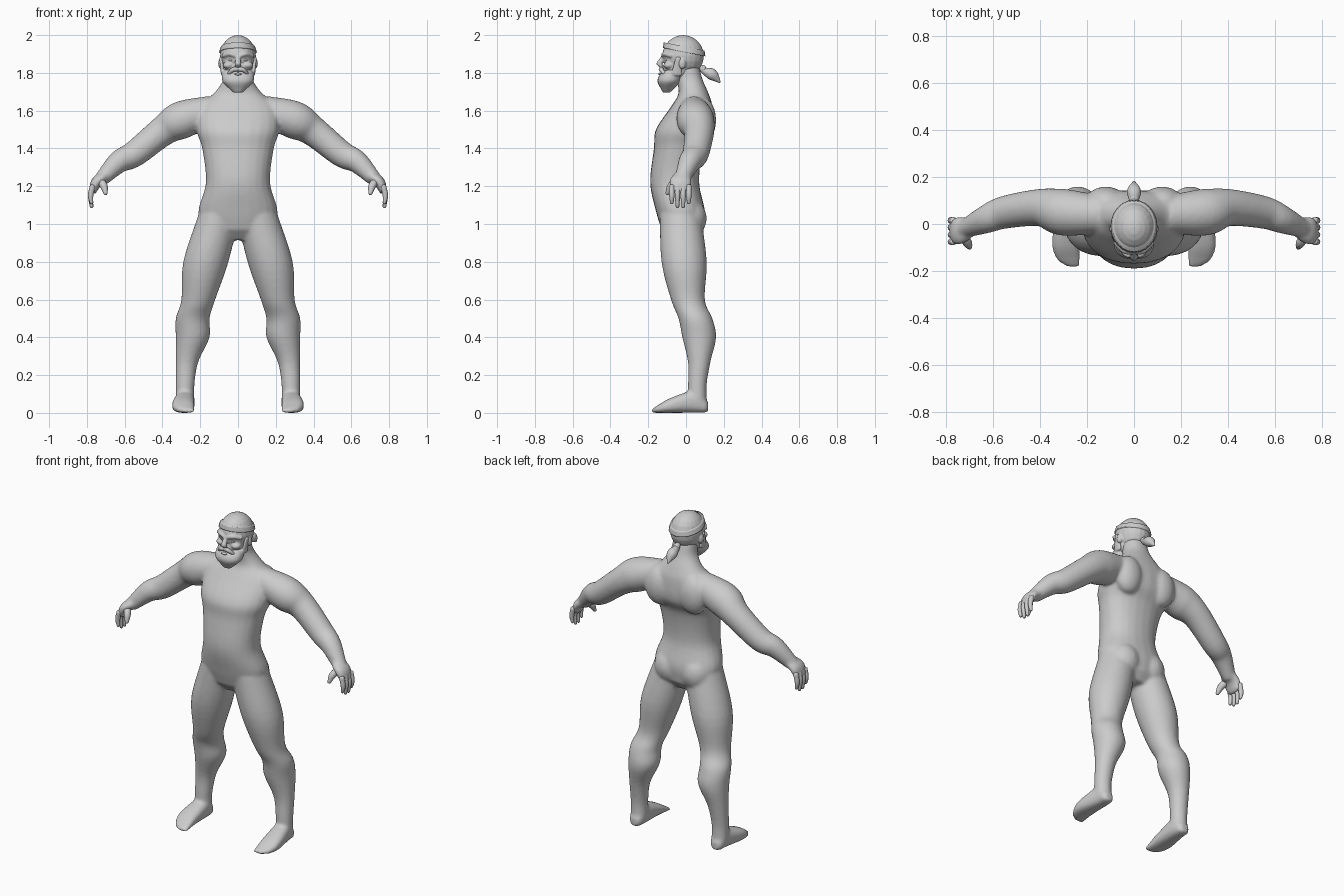
import bpy, bmesh
from math import sin, cos, tau, copysign
from mathutils import Vector, Matrix

old = bpy.data.objects.get("Cube")
if old:
    bpy.data.objects.remove(old, do_unlink=True)

tone = (0.6, 0.6, 0.6, 1)
grey = bpy.data.materials.new("plain_grey")
grey.use_nodes = True
grey.diffuse_color = tone
grey.node_tree.nodes["Principled BSDF"].inputs["Base Color"].default_value = tone

SIDE, BACK, UP = Vector((1, 0, 0)), Vector((0, 1, 0)), Vector((0, 0, 1))


def spline(stations, steps=5):
    """Catmull-Rom through stations of x, y, z, half width and optional half depth."""
    points = [Vector(s) for s in stations]
    first = 2 * points[0] - points[1]
    last = 2 * points[-1] - points[-2]
    points = [first] + points + [last]
    dense = []
    for i in range(1, len(points) - 2):
        a, b, c, d = points[i - 1:i + 3]
        for k in range(steps):
            t = k / steps
            linear = (c - a) * t
            square = (2 * a - 5 * b + 4 * c - d) * t * t
            cubic = (3 * b - a - 3 * c + d) * t ** 3
            dense.append((2 * b + linear + square + cubic) / 2)
    return dense + [points[-2]]


def oval(centre, u, v, half_width, half_depth, power, count):
    """Points of a rounded cross-section; a power below one makes it boxier."""
    points = []
    for j in range(count):
        c, s = cos(tau * j / count), sin(tau * j / count)
        across = copysign(abs(c) ** power, c) * half_width
        along = copysign(abs(s) ** power, s) * half_depth
        points.append(centre + u * across + v * along)
    return points


def loft(bm, stations, side=SIDE, normal=None, power=1, dome=True, count=24):
    """Skin of ovals along a path; they follow the path unless a normal is given."""
    dense = spline(stations)
    end = len(dense) - 1
    rings = []
    for i, station in enumerate(dense):
        centre = Vector(station[:3])
        ahead = Vector(dense[min(i + 1, end)][:3])
        behind = Vector(dense[max(i - 1, 0)][:3])
        path = (ahead - behind).normalized()
        n = normal.normalized() if normal else path
        u = (side - n * side.dot(n)).normalized()
        v = n.cross(u)
        width, depth = station[3], station[-1]
        rows = [(centre, 1)]
        bulge = path * min(width, depth) / 2
        if dome and i == 0:
            rows.insert(0, (centre - bulge, 0.6))
        if dome and i == end:
            rows.append((centre + bulge, 0.6))
        for middle, scale in rows:
            ring = oval(middle, u, v, width * scale, depth * scale, power, count)
            rings.append([bm.verts.new(p) for p in ring])
    for lower, upper in zip(rings, rings[1:]):
        for j in range(count):
            bm.faces.new((lower[j - 1], lower[j], upper[j], upper[j - 1]))
    bm.faces.new(rings[0])
    bm.faces.new(rings[-1])


def upright(bm, rows, **options):
    """Level ovals on the centre plane from rows of y, z, half width, half depth."""
    loft(bm, [(0, *row) for row in rows], normal=options.pop("normal", UP), **options)


def ball(bm, centre, size):
    place = Matrix.Translation(centre) @ Matrix.Diagonal((*size, 1))
    bmesh.ops.create_uvsphere(bm, u_segments=20, v_segments=12, radius=1, matrix=place)


def mirror(bm):
    """Copy everything built so far to the other side."""
    copy = bmesh.ops.duplicate(bm, geom=bm.verts[:] + bm.edges[:] + bm.faces[:])
    for item in copy["geom"]:
        if isinstance(item, bmesh.types.BMVert):
            item.co.x = -item.co.x


def finish(bm, name, voxel=0, relax=0):
    """Make the object; a voxel size fuses its pieces into one soft skin."""
    bmesh.ops.recalc_face_normals(bm, faces=bm.faces)
    for face in bm.faces:
        face.smooth = True
    mesh = bpy.data.meshes.new(name)
    bm.to_mesh(mesh)
    bm.free()
    mesh.materials.append(grey)
    part = bpy.data.objects.new(name, mesh)
    bpy.context.collection.objects.link(part)
    if voxel:
        fuse = part.modifiers.new("fuse", 'REMESH')
        fuse.mode = 'VOXEL'
        fuse.voxel_size = voxel
        fuse.use_smooth_shade = True
        soften = part.modifiers.new("soften", 'SMOOTH')
        soften.iterations = relax


# Body: glutes, shoulder blades, arms, palms, legs and feet, then the torso
bm = bmesh.new()
ball(bm, (.09, .01, 1.03), (.1, .1, .11))
ball(bm, (.12, .09, 1.55), (.09, .07, .12))
loft(bm, [(.14, .04, 1.6, .08), (.3, .05, 1.55, .1), (.4, .07, 1.49, .08),
          (.55, .05, 1.37, .07), (.63, .02, 1.33, .06), (.72, -.02, 1.24, .04)], side=BACK)
loft(bm, [(.71, -.02, 1.25, .05, .03), (.75, -.03, 1.22, .06, .03),
          (.77, -.03, 1.17, .05, .02)], side=BACK)
loft(bm, [(.1, -.03, 1.05, .11), (.17, -.01, .8, .12), (.21, .01, .6, .09),
          (.24, .05, .5, .09), (.24, .07, .4, .09), (.27, .07, .27, .06),
          (.28, .06, .15, .05), (.28, .06, .06, .05)], normal=UP)
foot = [(.28, .1, .04, .04), (.28, .05, .05, .06), (.29, -.08, .06, .04),
        (.28, -.15, .05, .02), (.26, -.18, .03, .01)]
loft(bm, [(x, y, high, wide, high) for x, y, wide, high in foot], normal=-BACK, power=.8)
mirror(bm)
upright(bm, [(-.02, .97, .18, .11), (-.03, 1.07, .21, .13), (-.06, 1.22, .17, .13),
             (-.04, 1.4, .19, .13), (-.01, 1.5, .22, .15), (.03, 1.62, .21, .11),
             (.04, 1.69, .13, .08), (.02, 1.76, .08, .07), (0, 1.83, .07, .07)], power=.9)
finish(bm, "body", voxel=.009, relax=9)

# Fingers, the outer two shorter, and thumbs
bm = bmesh.new()
for i in range(4):
    y = .015 - .03 * i
    tip = 1.11 if i in (0, 3) else 1.09
    loft(bm, [(.77, y, 1.2, .015), (.78, y, 1.15, .014), (.775, y, tip, .009)],
         side=BACK, count=12)
loft(bm, [(.73, -.05, 1.23, .02), (.71, -.08, 1.2, .02), (.7, -.1, 1.16, .01)],
     side=BACK, count=12)
mirror(bm)
finish(bm, "fingers")

# Head: cheeks, ears and brows, then skull, jaw and nose
bm = bmesh.new()
ball(bm, (.05, -.09, 1.84), (.03, .03, .02))
ball(bm, (.09, -.02, 1.85), (.015, .02, .03))
loft(bm, [(0, -.12, 1.885, .012), (.04, -.115, 1.9, .012), (.08, -.08, 1.89, .01)],
     side=UP, count=12)
mirror(bm)
ball(bm, (0, -.015, 1.89), (.095, .11, .11))
ball(bm, (0, -.04, 1.82), (.08, .08, .07))
upright(bm, [(-.12, 1.89, .01, .01), (-.14, 1.85, .017, .016), (-.13, 1.83, .018, .01)])
finish(bm, "head", voxel=.005, relax=3)

# Eyes
bm = bmesh.new()
ball(bm, (.036, -.1, 1.868), (.016, .016, .008))
mirror(bm)
finish(bm, "eyes")

# Beard: sideburns, then chin
bm = bmesh.new()
loft(bm, [(.08, -.05, 1.79, .03, .01), (.09, -.04, 1.88, .015, .01)], side=BACK)
mirror(bm)
upright(bm, [(-.1, 1.71, .04, .03), (-.09, 1.75, .08, .06), (-.08, 1.78, .085, .065),
             (-.06, 1.81, .08, .06)], power=.9)
finish(bm, "beard", voxel=.005, relax=3)

# Moustache and lower lip
bm = bmesh.new()
loft(bm, [(0, -.13, 1.82, .012), (.03, -.13, 1.815, .012), (.06, -.1, 1.78, .007)],
     side=BACK, count=12)
mirror(bm)
ball(bm, (0, -.137, 1.794), (.02, .01, .007))
finish(bm, "moustache")

# Headband, lower at the back
bm = bmesh.new()
upright(bm, [(-.01, 1.91, .1, .115), (-.01, 1.94, .09, .11)],
        normal=UP + BACK / 5, dome=False)
finish(bm, "headband")

# Tied tail of hair with its knot
bm = bmesh.new()
loft(bm, [(0, .08, 1.83, .016), (0, .1, 1.81, .02), (0, .14, 1.79, .03), (0, .18, 1.75, .005)])
ball(bm, (0, .093, 1.82), (.02, .015, .02))
finish(bm, "hair_tail")
